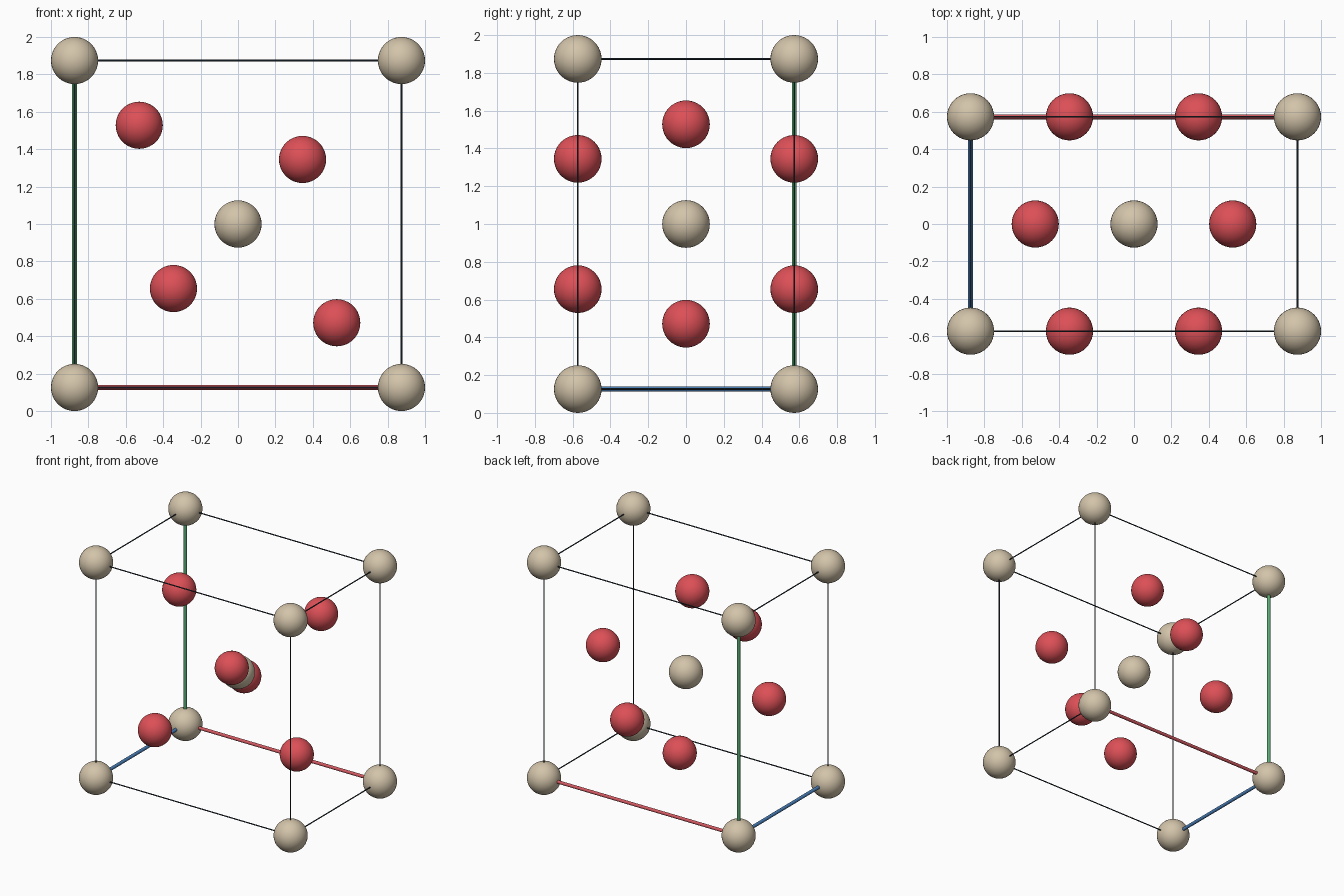
import bpy
from mathutils import Vector

if "Cube" in bpy.data.objects:
    bpy.data.objects.remove(bpy.data.objects["Cube"])

HX, HY, HZ = 0.874, 0.573, 0.874   # half sizes of the cell
R = 0.126                          # ball radius
CENTRE = Vector((0, 0, 1))


def material(name, rgb):
    m = bpy.data.materials.new(name)
    m.diffuse_color = (*rgb, 1)
    m.use_nodes = True
    m.node_tree.nodes["Principled BSDF"].inputs["Base Color"].default_value = m.diffuse_color
    return m


BEIGE = material("beige", (0.65, 0.55, 0.40))
RED = material("red", (0.72, 0.08, 0.095))
SLATE = material("dark slate", (0.02, 0.035, 0.05))
AXIS_RED = material("axis red", (0.65, 0.10, 0.12))
AXIS_GREEN = material("axis green", (0.10, 0.40, 0.17))
AXIS_BLUE = material("axis blue", (0.07, 0.22, 0.50))


def finish(name, mat):
    ob = bpy.context.object
    ob.name = name
    ob.data.materials.append(mat)
    bpy.ops.object.shade_smooth_by_angle()


def ball(name, offset, mat):
    bpy.ops.mesh.primitive_uv_sphere_add(segments=40, ring_count=20, radius=R,
                                         location=CENTRE + Vector(offset))
    finish(name, mat)


def rod(name, a, b, radius, mat):
    a, b = CENTRE + Vector(a), CENTRE + Vector(b)
    d = b - a
    bpy.ops.mesh.primitive_cylinder_add(
        vertices=16, radius=radius, depth=d.length, location=(a + b) / 2,
        rotation=d.to_track_quat('Z', 'Y').to_euler())
    finish(name, mat)


# Beige balls: eight corners and the middle
half = (HX, HY, HZ)
for sx in (-1, 1):
    for sy in (-1, 1):
        for sz in (-1, 1):
            ball("corner_ball", (sx * HX, sy * HY, sz * HZ), BEIGE)
ball("centre_ball", (0, 0, 0), BEIGE)

# Red balls: two in the middle plane, two on each of the front and back planes
for s in (-1, 1):
    ball("middle_red_ball", (s * 0.528, 0, -s * 0.528), RED)
    for y in (-HY, HY):
        ball("outer_red_ball", (s * 0.345, y, s * 0.345), RED)

# Cell edges: three thick coloured axes meet at the origin corner, the rest are thin
origin = (-1, 1, -1)
axes = (("red_axis", AXIS_RED), ("blue_axis", AXIS_BLUE), ("green_axis", AXIS_GREEN))
for i, (axis_name, axis_mat) in enumerate(axes):
    j, k = [n for n in range(3) if n != i]
    for sj in (-1, 1):
        for sk in (-1, 1):
            a, b = [0] * 3, [0] * 3
            a[i], b[i] = -half[i], half[i]
            a[j] = b[j] = sj * half[j]
            a[k] = b[k] = sk * half[k]
            if (sj, sk) == (origin[j], origin[k]):
                rod(axis_name, a, b, 0.013, axis_mat)
            else:
                rod("cell_edge", a, b, 0.0045, SLATE)
